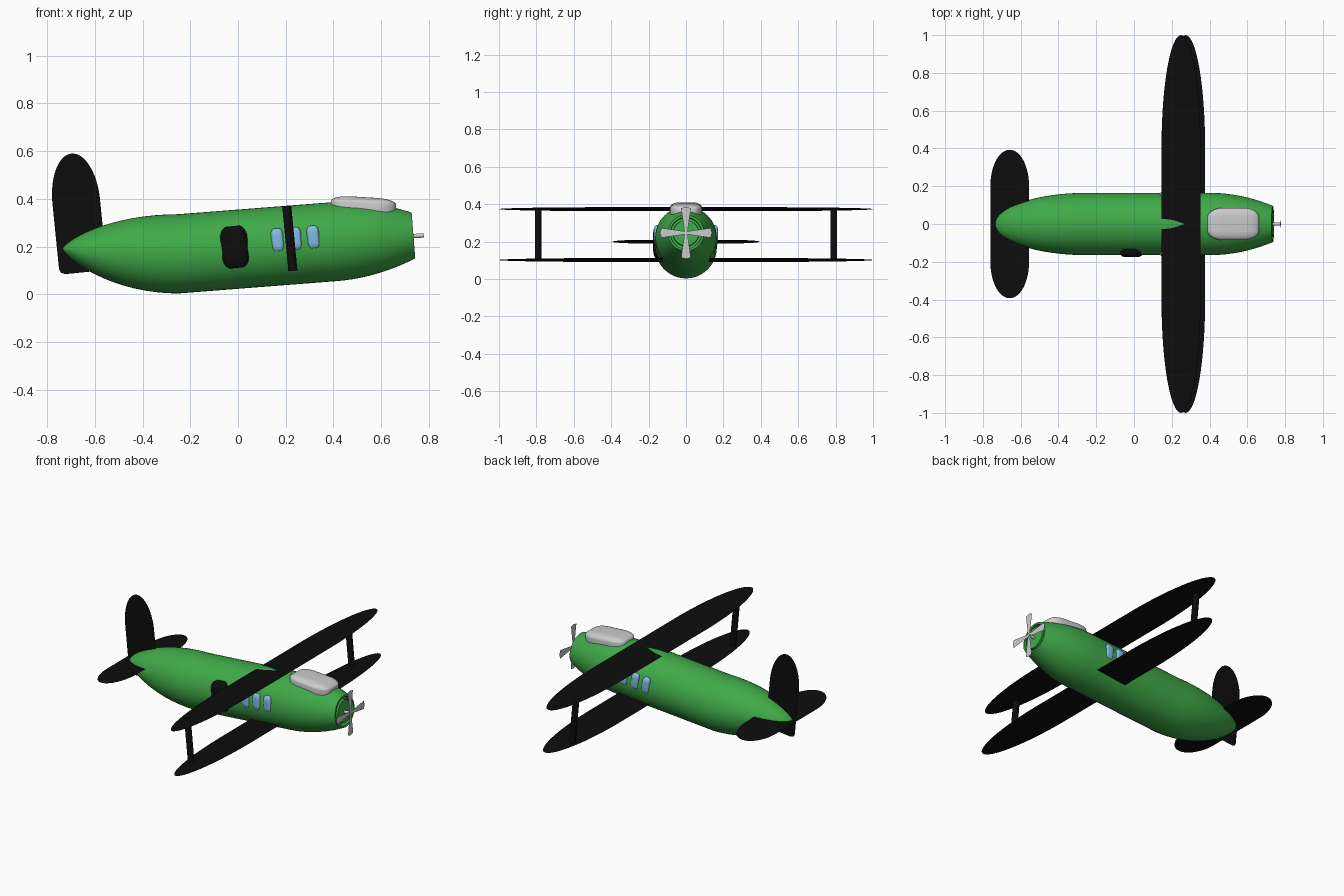
import bpy, bmesh
from math import sin, cos, pi, sqrt, atan
from mathutils import Matrix, Vector

if "Cube" in bpy.data.objects:
    bpy.data.objects.remove(bpy.data.objects["Cube"])

SLOPE = 0.078          # fuselage nose-up slope
TILT = -atan(0.1)      # wing / tail pitch about y


def material(name, rgb):
    m = bpy.data.materials.new(name)
    m.diffuse_color = (*rgb, 1)
    m.use_nodes = True
    m.node_tree.nodes["Principled BSDF"].inputs["Base Color"].default_value = m.diffuse_color
    return m


GREEN = material("green_paint", (0.05, 0.40, 0.065))
BLACK = material("black_paint", (0.004, 0.004, 0.004))
BLUE = material("window_blue", (0.22, 0.50, 0.75))


def finish(name, bm, mat=None, smooth=True):
    bmesh.ops.recalc_face_normals(bm, faces=bm.faces)
    me = bpy.data.meshes.new(name)
    bm.to_mesh(me)
    bm.free()
    ob = bpy.data.objects.new(name, me)
    bpy.context.collection.objects.link(ob)
    if mat:
        me.materials.append(mat)
    if smooth:
        bpy.ops.object.select_all(action='DESELECT')
        ob.select_set(True)
        bpy.context.view_layer.objects.active = ob
        bpy.ops.object.shade_smooth_by_angle(angle=0.7)
    return ob


def sheet(name, pts, mat=None):
    bm = bmesh.new()
    bm.faces.new([bm.verts.new(p) for p in pts])
    return finish(name, bm, mat, False)


def pill(name, loc, half, mat=None, pitch=0, bevel=0.6):
    """Rounded box with half sizes, pitched about y."""
    bm = bmesh.new()
    bmesh.ops.create_cube(bm, size=2)
    bmesh.ops.bevel(bm, geom=bm.edges[:], offset=bevel, segments=7,
                    profile=0.5, affect='EDGES', clamp_overlap=True)
    bm.transform(Matrix.Translation(loc) @ Matrix.Rotation(pitch, 4, 'Y')
                 @ Matrix.Diagonal((*half, 1)))
    return finish(name, bm, mat)


def rod(name, a, b, rx, ry, mat=None):
    a, b = Vector(a), Vector(b)
    bm = bmesh.new()
    bmesh.ops.create_cone(bm, cap_ends=True, segments=24, radius1=1, radius2=1, depth=1)
    rot = Vector((0, 0, 1)).rotation_difference(b - a).to_matrix().to_4x4()
    bm.transform(Matrix.Translation((a + b) / 2) @ rot
                 @ Matrix.Diagonal((rx, ry, (b - a).length, 1)))
    return finish(name, bm, mat)


# Fuselage: rings of (x, centre z, y radius, z radius), tail to nose
def axis(x):
    return 0.189 + SLOPE * x


rings = []
for i in range(1, 17):                      # tapering, upswept tail
    t = cos(i / 16 * pi / 2)
    x = -0.25 - 0.485 * t
    rings.append((x, axis(-0.25) + 0.02 * t * t,
                  0.165 * sqrt(1 - t * t), 0.166 * (1 - t * t) ** 0.75))
rings += [(x, axis(x), 0.165, 0.165) for x in (0.0, 0.2, 0.4)]
for i in range(1, 11):                      # rounded nose
    t = i / 10
    r = 0.165 - 0.069 * t * t
    rings.append((0.4 + 0.335 * t, axis(0.4 + 0.335 * t), r, r))
for x, r in ((0.735, 0.084), (0.71, 0.082), (0.71, 0.070), (0.735, 0.068)):  # nose groove
    rings.append((x, axis(x), r, r))

N = 48
bm = bmesh.new()
loops = []
for x, c, ry, rz in rings:
    shift = SLOPE if x > -0.25 else 0
    loops.append([bm.verts.new((x - shift * rz * sin(2 * pi * k / N),
                                ry * cos(2 * pi * k / N),
                                c + rz * sin(2 * pi * k / N))) for k in range(N)])
for p, q in zip(loops, loops[1:]):
    for k in range(N):
        bm.faces.new((p[k], p[(k + 1) % N], q[(k + 1) % N], q[k]))
bm.faces.new(loops[-1])
tip = bm.verts.new((-0.735, 0, axis(-0.25) + 0.02))
for k in range(N):
    bm.faces.new((tip, loops[0][k], loops[0][(k + 1) % N]))
finish("fuselage", bm, GREEN)


# Flat wings: straight middle, elliptical tips
def wing(name, cx, cz, chord, span, straight):
    half = []
    for i in range(33):
        a = pi * i / 32
        half.append((chord / 2 * cos(a), straight + (span - straight) * sin(a)))
    outline = half + [(-u, -v) for u, v in half]
    sheet(name, [(cx + u * cos(TILT), v, cz - u * sin(TILT)) for u, v in outline], BLACK)


wing("upper_wing", 0.249, 0.374, 0.208, 1.0, 0.40)
wing("lower_wing", 0.273, 0.102, 0.208, 1.0, 0.40)
wing("tailplane", -0.658, 0.200, 0.206, 0.393, 0.20)

# Upright fin, leaning back with the same pitch
fin = [(0.1 * cos(pi * i / 32), 0.30 + 0.20 * sin(pi * i / 32)) for i in range(33)]
fin += [(-0.1, 0.025), (-0.093, 0.007), (-0.075, 0), (0.075, 0), (0.093, 0.007), (0.1, 0.025)]
sheet("tail_fin", [(-0.648 + u * cos(TILT) + v * sin(TILT), 0,
                    0.092 - u * sin(TILT) + v * cos(TILT)) for u, v in fin], BLACK)

# Wing struts and side windows on both sides
for side, s in (("right", -1), ("left", 1)):
    rod(side + "_wing_strut", (0.230, s * 0.79, 0.098), (0.204, s * 0.79, 0.371),
        0.019, 0.018, BLACK)
    for i in range(3):
        pill(f"{side}_window_{i + 1}", (0.165 + 0.075 * i, s * 0.146, 0.227 + 0.006 * i),
             (0.026, 0.026, 0.049), BLUE, TILT)

# Door on one side, cockpit canopy on top
pill("door", (-0.014, -0.142, 0.198), (0.057, 0.034, 0.088), BLACK, TILT)
pill("canopy", (0.525, 0, 0.366), (0.137, 0.085, 0.041), None, 0.06)

# Propeller: hub and four flared flat blades
HX, HZ = 0.775, 0.247
rod("propeller_hub", (0.70, 0, HZ - 0.006), (HX + 0.003, 0, HZ), 0.009, 0.009)
for i in range(4):
    a = i * pi / 2
    blade = [(-0.007, 0), (0.007, 0), (0.026, 0.132), (0, 0.139), (-0.026, 0.132)]
    sheet(f"propeller_blade_{i + 1}",
          [(HX - 0.09 * (u * sin(a) + v * cos(a)) * 0.1, u * cos(a) - v * sin(a),
            HZ + u * sin(a) + v * cos(a)) for u, v in blade])
